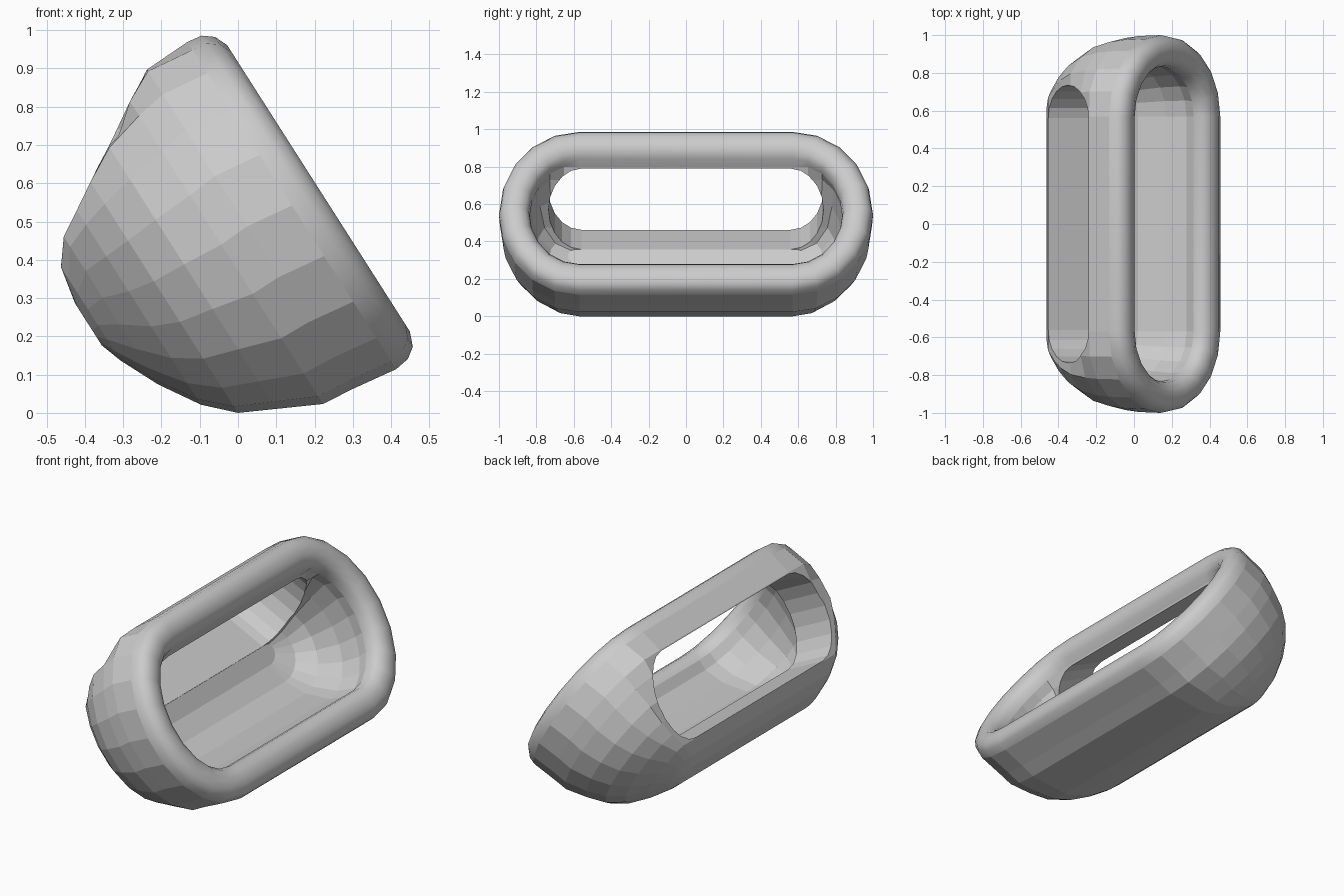
import bpy, bmesh, math
from mathutils import Vector

if "Cube" in bpy.data.objects:
    bpy.data.objects.remove(bpy.data.objects["Cube"])

# Local frame of the tilted front opening: U runs up the slope, N points out of the mouth
U = Vector((-0.538, 0, 0.843))
N = Vector((0.843, 0, 0.538))
Y = Vector((0, 1, 0))

grey = bpy.data.materials.new("plain grey")
grey.diffuse_color = (0.6, 0.6, 0.6, 1)
grey.use_nodes = True
grey.node_tree.nodes["Principled BSDF"].inputs["Base Color"].default_value = grey.diffuse_color


def stadium(bm, origin, up, lo, hi, straight, end, extra, segs):
    """Rounded-end loop; extra overshoots the top, which is then flattened back to hi."""
    c, h, r = (lo + hi + extra) / 2, (hi + extra - lo) / 2, end - straight
    pts = []
    for side in (1, -1):
        for i in range(segs + 1):
            a = side * math.pi * (i / segs - 0.5)
            pts.append((side * (straight + r * math.cos(a)), min(hi, c + h * math.sin(a))))
    return [bm.verts.new(origin + up * u + Y * y) for y, u in pts]


def loft(name, loops, segs, smooth=()):
    """Skin a list of (origin, up, lo, hi, straight, end, extra) loops and cap both ends."""
    bm = bmesh.new()
    rings = [stadium(bm, *l, segs) for l in loops]
    for k, (a, b) in enumerate(zip(rings, rings[1:])):
        for i in range(len(a)):
            j = (i + 1) % len(a)
            f = bm.faces.new((a[i], a[j], b[j], b[i]))
            f.smooth = k in smooth
    bm.faces.new(rings[0])
    bm.faces.new(rings[-1])
    bmesh.ops.recalc_face_normals(bm, faces=bm.faces)
    me = bpy.data.meshes.new(name)
    bm.to_mesh(me)
    bm.free()
    me.materials.append(grey)
    ob = bpy.data.objects.new(name, me)
    bpy.context.collection.objects.link(ob)
    return ob


# Thick shell: outside from the back to the mouth, round the lip, then inside to the back
profile = [
    (-0.205, 0.34, 0.47, 0.55, 0.60, 0),
    (-0.185, 0.28, 0.57, 0.56, 0.66, 0.03),
    (-0.136, 0.175, 0.633, 0.57, 0.74, 0.08),
    (-0.07, 0.07, 0.673, 0.57, 0.83, 0.10),
    (0.0, 0.0, 0.716, 0.57, 0.90, 0.10),
    (0.09, -0.045, 0.771, 0.57, 0.955, 0.08),
    (0.20, -0.10, 0.838, 0.57, 0.985, 0.05),
    (0.282, -0.108, 0.884, 0.57, 0.995, 0.02),
    (0.41, -0.126, 0.888, 0.57, 1.0, 0),
    (0.45, -0.12, 0.882, 0.57, 0.993, 0),
    (0.478, -0.10, 0.86, 0.57, 0.973, 0),
    (0.493, -0.062, 0.825, 0.57, 0.94, 0),
    (0.493, -0.015, 0.78, 0.57, 0.895, 0),
    (0.475, 0.025, 0.738, 0.57, 0.86, 0),
    (0.445, 0.047, 0.715, 0.57, 0.84, 0),
    (0.405, 0.048, 0.69, 0.57, 0.835, 0.02),
    (0.349, 0.03, 0.642, 0.57, 0.84, 0.08),
    (0.235, 0.052, 0.574, 0.57, 0.83, 0.10),
    (0.103, 0.124, 0.496, 0.57, 0.80, 0.10),
    (0.023, 0.222, 0.448, 0.56, 0.73, 0.06),
    (-0.012, 0.33, 0.43, 0.55, 0.63, 0.02),
]
shell = loft("shell", [(N * n, U, lo, hi, s, e, x) for n, lo, hi, s, e, x in profile],
             10, smooth=range(8, 15))

# Cutter for the rounded window through the thick back wall
back_mid = Vector((-0.348, 0, 0.68))
back_up = Vector((0.44, 0, 0.90)).normalized()
back_in = Vector((0.90, 0, -0.44)).normalized()
cutter = loft("window_cutter",
              [(back_mid + back_in * d, back_up, -0.242, 0.237, 0.56, 0.735, 0) for d in (-0.2, 0.27)], 10)
cutter.hide_render = True

mod = shell.modifiers.new("back_window", 'BOOLEAN')
mod.operation = 'DIFFERENCE'
mod.solver = 'EXACT'
mod.object = cutter
bpy.context.view_layer.objects.active = shell
bpy.ops.object.modifier_apply(modifier=mod.name)
bpy.data.objects.remove(cutter)
